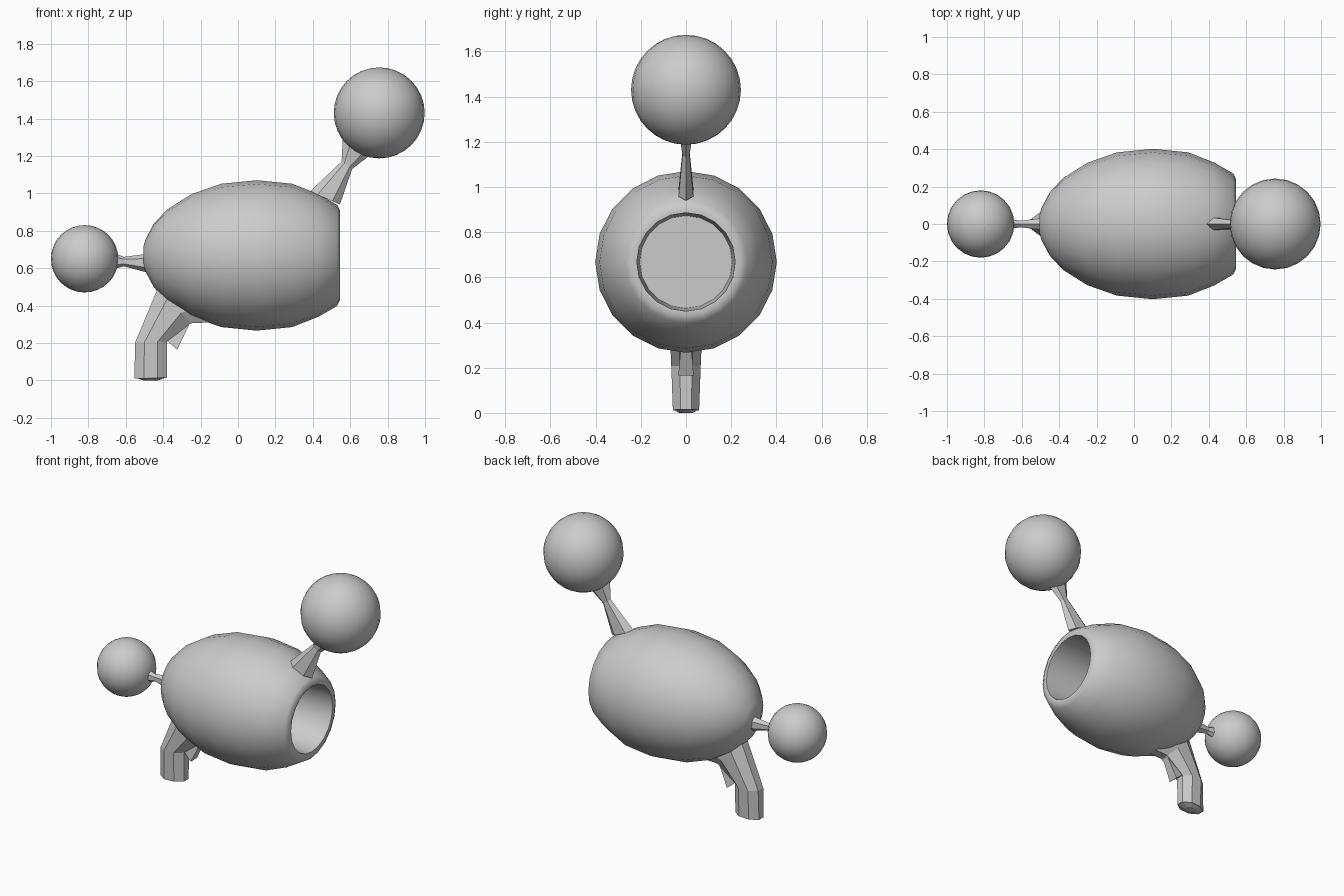
import bpy, bmesh
from math import sin, cos, pi, radians

if "Cube" in bpy.data.objects:
    bpy.data.objects.remove(bpy.data.objects["Cube"])


def make_object(name, verts, faces, smooth=None):
    mesh = bpy.data.meshes.new(name)
    mesh.from_pydata(verts, [], faces)
    bm = bmesh.new()
    bm.from_mesh(mesh)
    bmesh.ops.remove_doubles(bm, verts=bm.verts, dist=1e-5)
    bmesh.ops.recalc_face_normals(bm, faces=bm.faces)
    bm.to_mesh(mesh)
    bm.free()
    obj = bpy.data.objects.new(name, mesh)
    bpy.context.collection.objects.link(obj)
    if smooth:
        shade(obj, smooth)
    return obj


def shade(obj, angle):
    bpy.ops.object.select_all(action='DESELECT')
    obj.select_set(True)
    bpy.context.view_layer.objects.active = obj
    bpy.ops.object.shade_smooth_by_angle(angle=radians(angle))


def skin(rings, n):
    """Quads between successive rings of n vertices."""
    return [(r * n + i, r * n + (i + 1) % n, (r + 1) * n + (i + 1) % n, (r + 1) * n + i)
            for r in range(rings - 1) for i in range(n)]


def loft(name, rings, n, offset=0.0):
    """Each ring: centre x, centre z, half-axis x, half-axis z, half width in y."""
    s = 1 / cos(offset)
    verts = []
    for cx, cz, dx, dz, hy in rings:
        for i in range(n):
            a = offset + 2 * pi * i / n
            verts.append((cx + dx * cos(a) * s, hy * sin(a) * s, cz + dz * cos(a) * s))
    faces = skin(len(rings), n)
    last = (len(rings) - 1) * n
    faces += [tuple(range(n)), tuple(range(last, last + n))]
    return make_object(name, verts, faces)


def ball(name, x, z, r):
    bpy.ops.mesh.primitive_uv_sphere_add(segments=24, ring_count=16, radius=r, location=(x, 0, z))
    obj = bpy.context.object
    obj.name = name
    shade(obj, 40)


# Hollow egg-shaped body, revolved around x, including the muzzle recess
profile = [(-0.505, 0.05), (-0.495, 0.085), (-0.45, 0.17), (-0.38, 0.245), (-0.25, 0.327),
           (-0.09, 0.383), (0.10, 0.402), (0.29, 0.383), (0.43, 0.328), (0.53, 0.27),
           (0.545, 0.24), (0.543, 0.218), (0.26, 0.205)]
N = 20
verts = [(x, r * sin(2 * pi * i / N), 0.668 + r * cos(2 * pi * i / N))
         for x, r in profile for i in range(N)]
last = (len(profile) - 1) * N
make_object("body", verts, skin(len(profile), N) + [tuple(range(N)), tuple(range(last, last + N))], 40)

# Rear knob and front sight ball
ball("rear_ball", -0.82, 0.65, 0.18)
ball("sight_ball", 0.755, 1.43, 0.243)

# Waisted struts joining the balls to the body
loft("rear_strut", [(-0.70, 0.64, 0, 0.055, 0.04), (-0.61, 0.635, 0, 0.025, 0.02),
                    (-0.46, 0.625, 0, 0.055, 0.04)], 6)
loft("sight_strut", [(0.465, 0.975, -0.08, 0.035, 0.038), (0.582, 1.15, -0.028, 0.02, 0.018),
                     (0.65, 1.26, -0.09, 0.03, 0.036)], 6)

# Curved grip with chamfered corners
loft("grip", [(-0.467, 0.012, 0.087, 0.003, 0.058), (-0.465, 0.205, 0.085, 0.003, 0.065),
              (-0.34, 0.40, 0.088, -0.095, 0.072), (-0.27, 0.45, 0.12, -0.14, 0.072)], 8, pi / 8)

# Trigger wedge
tri = [(-0.385, 0.215, 0.022), (-0.325, 0.165, 0.034), (-0.26, 0.30, 0.022),
       (-0.25, 0.38, 0.015), (-0.36, 0.34, 0.015)]
n = len(tri)
make_object("trigger", [(x, s * w, z) for s in (-1, 1) for x, z, w in tri],
            skin(2, n) + [tuple(range(n)), tuple(range(n, 2 * n))])

# Grip base plate bulge resting on the ground
loft("grip_base", [(-0.467, 0.014, 0.08, 0, 0.055), (-0.467, 0.0, 0.04, 0, 0.03)], 8, pi / 8)
